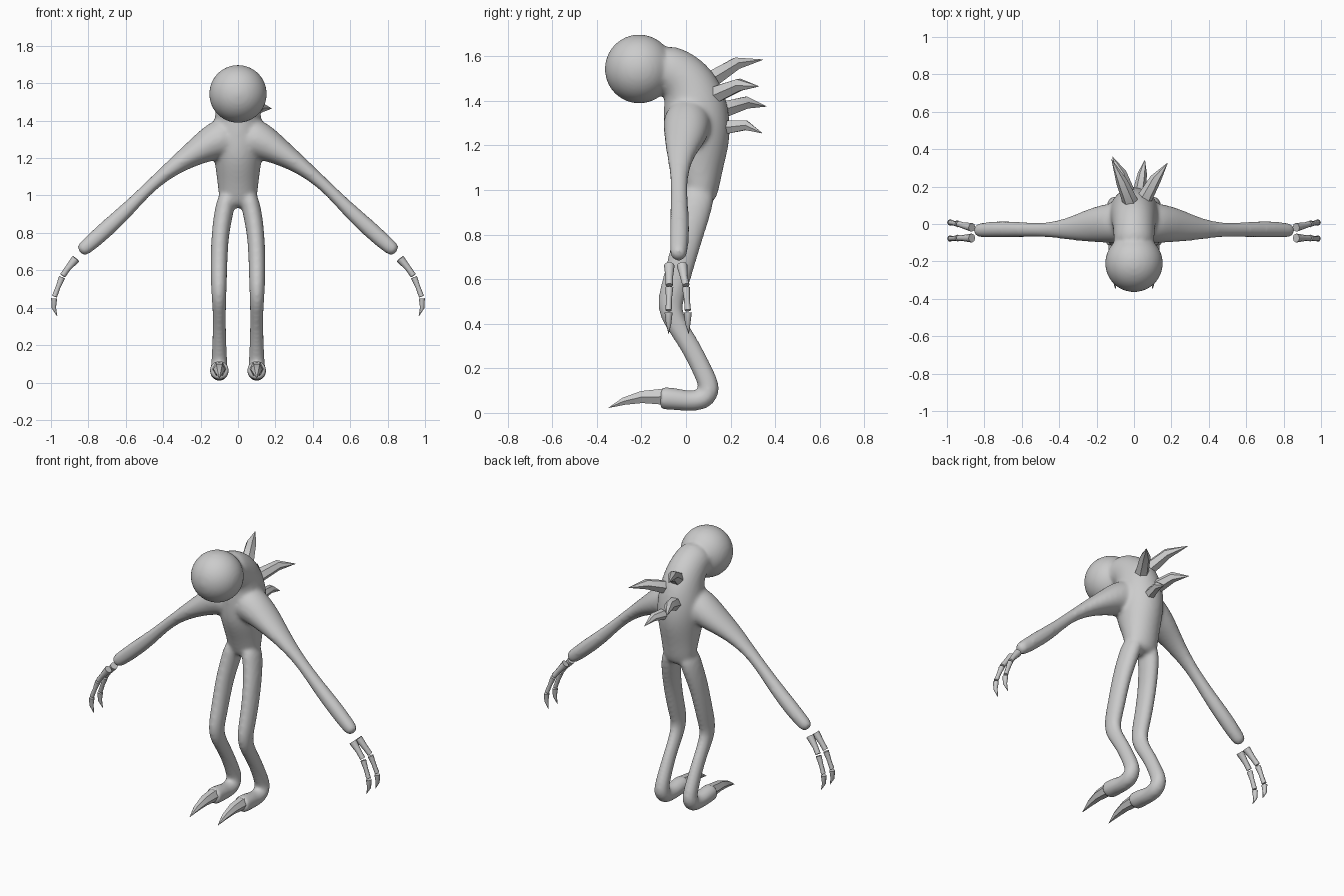
import bpy, bmesh, math
from mathutils import Vector

if "Cube" in bpy.data.objects:
    bpy.data.objects.remove(bpy.data.objects["Cube"])

grey = bpy.data.materials.new("grey_skin")
grey.diffuse_color = (0.6, 0.6, 0.6, 1)
grey.use_nodes = True
grey.node_tree.nodes["Principled BSDF"].inputs["Base Color"].default_value = grey.diffuse_color


def tube(bm, rings, side, n):
    """Loft rings of (x, y, z, radius along side, radius across) into a closed tube."""
    side = Vector(side)
    pts = [Vector(r[:3]) for r in rings]
    loops = []
    for i, r in enumerate(rings):
        tangent = pts[min(i + 1, len(pts) - 1)] - pts[max(i - 1, 0)]
        across = tangent.cross(side).normalized()
        out = across.cross(tangent).normalized()
        loops.append([bm.verts.new(pts[i] + out * r[3] * math.cos(a) + across * r[4] * math.sin(a))
                      for a in (2 * math.pi * k / n for k in range(n))])
    for a, b in zip(loops, loops[1:]):
        for k in range(n):
            bm.faces.new((a[k], a[(k + 1) % n], b[(k + 1) % n], b[k]))
    bm.faces.new(loops[0][::-1])
    bm.faces.new(loops[-1])


def finish(bm, name):
    bmesh.ops.recalc_face_normals(bm, faces=bm.faces)
    me = bpy.data.meshes.new(name)
    bm.to_mesh(me)
    bm.free()
    me.materials.append(grey)
    ob = bpy.data.objects.new(name, me)
    bpy.context.collection.objects.link(ob)
    return ob


def smooth(ob, angle):
    bpy.ops.object.select_all(action='DESELECT')
    ob.select_set(True)
    bpy.context.view_layer.objects.active = ob
    bpy.ops.object.shade_smooth_by_angle(angle=math.radians(angle))


def claw(name, rings, side, n=6):
    bm = bmesh.new()
    tube(bm, rings, side, n)
    smooth(finish(bm, name), 50)


# Body: torso, neck, head, arms and legs fused into one skin
bm = bmesh.new()
torso = [(0, .065, .93, .09, .06), (0, .065, 1.0, .105, .085), (0, .06, 1.08, .112, .105),
         (0, .05, 1.2, .13, .148), (0, .05, 1.31, .14, .152), (0, .035, 1.42, .125, .142),
         (0, .0, 1.49, .115, .125), (0, -.06, 1.535, .11, .115), (0, -.14, 1.55, .11, .11)]
tube(bm, torso, (1, 0, 0), 20)
head = bmesh.ops.create_uvsphere(bm, u_segments=40, v_segments=24, radius=.155)
bmesh.ops.translate(bm, verts=head["verts"], vec=(0, -.21, 1.543))

for s in (-1, 1):
    arm = [(.02, .01, 1.32, .11, .12), (.12, .005, 1.295, .11, .105), (.22, -.005, 1.235, .095, .073),
           (.33, -.025, 1.165, .065, .048), (.46, -.032, 1.06, .037, .031), (.59, -.03, .925, .041, .041),
           (.71, -.028, .815, .046, .047), (.80, -.032, .735, .042, .043), (.85, -.035, .695, .036, .038)]
    tube(bm, [(s * x, *r) for x, *r in arm], (0, 1, 0), 16)
    leg = [(.05, .06, 1.02, .05, .08), (.075, .045, .92, .053, .075), (.098, .005, .78, .047, .068),
           (.102, -.035, .62, .046, .062), (.102, -.068, .52, .043, .062), (.102, -.072, .45, .04, .056),
           (.1, -.03, .375, .036, .047), (.1, .025, .29, .036, .046), (.1, .08, .18, .04, .046),
           (.1, .113, .1, .045, .053), (.1, .085, .06, .048, .053), (.1, .02, .052, .046, .046),
           (.1, -.03, .06, .052, .05), (.1, -.09, .065, .053, .053), (.1, -.112, .067, .052, .05),
           (.1, -.115, .067, .048, .046)]
    tube(bm, [(s * x, *r) for x, *r in leg], (1, 0, 0), 16)

body = finish(bm, "body")
sub = body.modifiers.new("round", 'SUBSURF')
sub.levels = sub.render_levels = 2
fuse = body.modifiers.new("fuse", 'REMESH')
fuse.mode = 'VOXEL'
fuse.voxel_size = .011
relax = body.modifiers.new("relax", 'SMOOTH')
relax.factor = .5
relax.iterations = 10
for p in body.data.polygons:
    p.use_smooth = True
fuse.use_smooth_shade = True

# Curved spikes down the back
spikes = [((-.02, .12, 1.5), (-.065, .225, 1.567), (-.12, .346, 1.585)),
          ((.055, .135, 1.43), (.115, .24, 1.472), (.18, .327, 1.465)),
          ((-.035, .165, 1.36), (-.07, .27, 1.392), (-.115, .36, 1.375)),
          ((.03, .185, 1.282), (.045, .27, 1.29), (.058, .342, 1.255))]
for i, (base, mid, tip) in enumerate(spikes):
    k = .8 if i == 3 else 1
    claw("back_spike_%d" % (i + 1), [(*base, .042 * k, .042 * k), (*mid, .031 * k, .031 * k),
                                     (*tip, .001, .001)], (1, 0, 0))

# Toe claws, and two jointed fingers on each hand
for s, tag in ((-1, "left"), (1, "right")):
    toe = [(-.085, .073, .038, .043), (-.2, .071, .032, .031), (-.28, .052, .02, .019), (-.347, .023, .001, .001)]
    claw("toe_claw_" + tag, [(s * .1, *r) for r in toe], (1, 0, 0))
    for name, ys in (("front", (-.075, -.075, -.078, -.078)), ("rear", (-.018, .0, .008, .012))):
        a, b, c, d = ys
        parts = {"base": [(.867, a, .662, .024, .023), (.91, (a + b) / 2, .61, .017, .016), (.937, b, .572, .016, .016)],
                 "middle": [(.941, b, .562, .018, .017), (.962, (b + c) / 2, .51, .013, .013), (.981, c, .46, .014, .014)],
                 "claw": [(.983, c, .45, .018, .016), (.985, c, .4, .012, .012), (.967, d, .355, .001, .001)]}
        for part, rings in parts.items():
            claw("finger_%s_%s_%s" % (name, part, tag), [(s * x, *r) for x, *r in rings], (0, 1, 0), 8)
